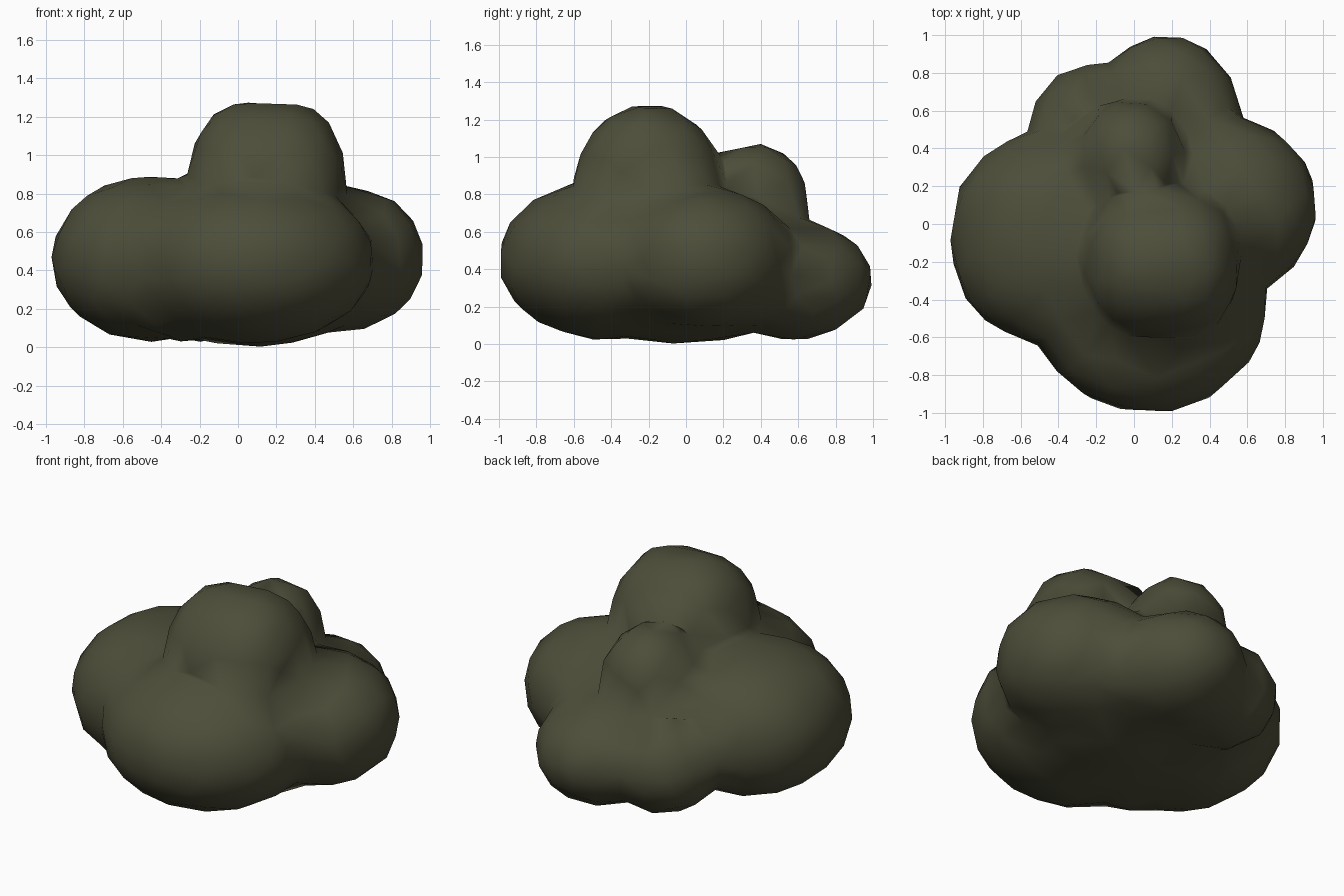
import bpy, bmesh
from math import copysign

if "Cube" in bpy.data.objects:
    bpy.data.objects.remove(bpy.data.objects["Cube"])

leaf = bpy.data.materials.new("dark_olive")
leaf.use_nodes = True
olive = (0.075, 0.075, 0.042, 1)
leaf.diffuse_color = olive
leaf.node_tree.nodes["Principled BSDF"].inputs["Base Color"].default_value = olive


def add_clump(bm, centre, radii, powers):
    """Rounded clump; a power above 2 makes that axis boxier, below 2 more pointed."""
    ball = bmesh.ops.create_icosphere(bm, subdivisions=4, radius=1)
    for v in ball["verts"]:
        v.co = [c + r * copysign(abs(d) ** (2 / p), d)
                for c, r, d, p in zip(centre, radii, v.co, powers)]


# Clumps of foliage: centre, radii, boxiness along each axis
clumps = [
    ((0.08, -0.43, 0.45), (0.63, 0.57, 0.43), (2, 1.9, 2.1)),      # front
    ((-0.45, -0.07, 0.46), (0.52, 0.56, 0.43), (2, 2.3, 2.1)),     # left side
    ((-0.27, -0.33, 0.38), (0.41, 0.39, 0.35), (2, 2, 2)),         # front corner
    ((0.47, 0.09, 0.46), (0.50, 0.47, 0.38), (2.2, 1.9, 2.3)),     # right side
    ((0.38, 0.32, 0.40), (0.32, 0.32, 0.32), (2, 2, 2)),           # right to back bridge
    ((0.17, 0.58, 0.34), (0.39, 0.42, 0.32), (2, 1.9, 2)),         # back
    ((-0.20, 0.51, 0.34), (0.35, 0.34, 0.31), (2, 2, 2)),          # back corner
    ((-0.01, 0.36, 0.73), (0.27, 0.30, 0.34), (2.5, 2.2, 2)),      # upper back
    ((-0.15, 0.28, 0.62), (0.28, 0.30, 0.28), (2, 2, 2)),          # upper back flank
    ((0.15, -0.20, 0.88), (0.41, 0.39, 0.40), (3.2, 2, 1.9)),      # crown
    ((0.08, -0.03, 0.34), (0.60, 0.66, 0.335), (2.1, 2.1, 2.3)),   # core
]
bm = bmesh.new()
for clump in clumps:
    add_clump(bm, *clump)
mesh = bpy.data.meshes.new("bush")
bm.to_mesh(mesh)
bm.free()
mesh.materials.append(leaf)
bush = bpy.data.objects.new("bush", mesh)
bpy.context.collection.objects.link(bush)

# Fuse the clumps, soften the joins, then reduce to broad facets
fuse = bush.modifiers.new("fuse", 'REMESH')
fuse.mode = 'VOXEL'
fuse.voxel_size = 0.035
fuse.use_smooth_shade = True
soften = bush.modifiers.new("soften", 'SMOOTH')
soften.factor = 0.5
soften.iterations = 8
reduce = bush.modifiers.new("reduce", 'DECIMATE')
reduce.ratio = 0.03
